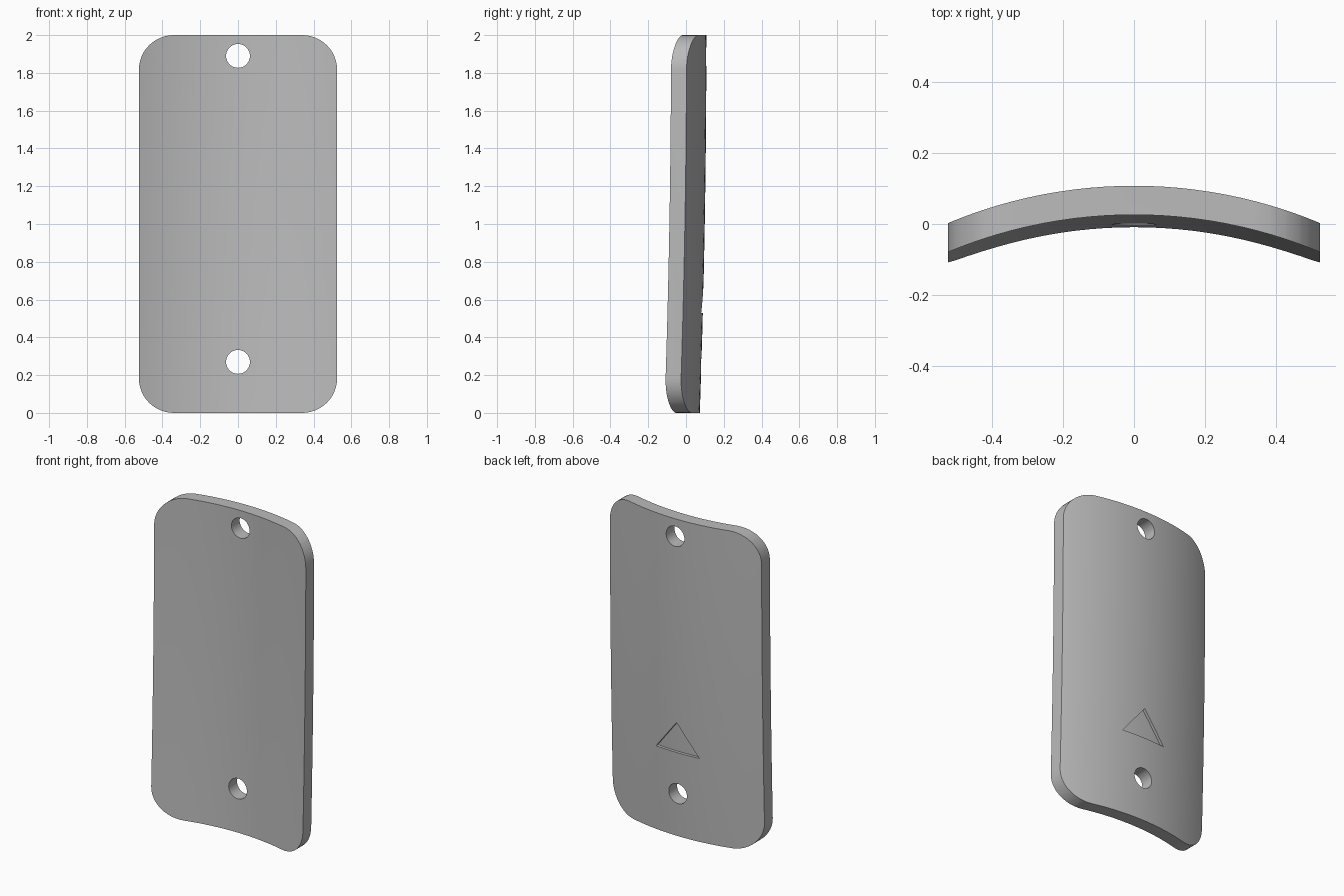
import bpy
import bmesh
import math
from mathutils import Vector

cube = bpy.data.objects.get("Cube")
if cube:
    bpy.data.objects.remove(cube, do_unlink=True)

HALF_W, HEIGHT, CORNER = 0.525, 2.0, 0.185
THICK, CREST, RADIUS = 0.082, 0.108, 1.365


def back_y(x, z):
    """Arc across the width, with the lower end sweeping gently forward."""
    arc = RADIUS - math.sqrt(RADIUS ** 2 - x * x)
    return CREST - arc - 0.035 * ((HEIGHT - z) / 2) ** 2


def make_object(name, bm):
    bmesh.ops.recalc_face_normals(bm, faces=bm.faces)
    mesh = bpy.data.meshes.new(name)
    bm.to_mesh(mesh)
    bm.free()
    obj = bpy.data.objects.new(name, mesh)
    bpy.context.collection.objects.link(obj)
    return obj


def curved_slab(name, offset, thickness):
    """Oversized bent sheet whose back surface is moved by offset in y."""
    bm = bmesh.new()
    bmesh.ops.create_grid(bm, x_segments=28, y_segments=20, size=1)
    for v in bm.verts:
        x, z = v.co.x * 0.6, 1 + v.co.y * 1.1
        v.co = Vector((x, back_y(x, z) + offset, z))
    extruded = bmesh.ops.extrude_face_region(bm, geom=bm.faces[:], use_keep_orig=True)
    for item in extruded["geom"]:
        if isinstance(item, bmesh.types.BMVert):
            item.co.y -= thickness
    return make_object(name, bm)


def prism(name, outline):
    """Extrude an x, z outline right through the plate along y."""
    bm = bmesh.new()
    face = bm.faces.new([bm.verts.new((x, -0.5, z)) for x, z in outline])
    extruded = bmesh.ops.extrude_face_region(bm, geom=[face], use_keep_orig=True)
    for item in extruded["geom"]:
        if isinstance(item, bmesh.types.BMVert):
            item.co.y = 0.5
    return make_object(name, bm)


def arc(cx, cz, radius, start, sweep, steps, closed=True):
    count = steps + 1 if closed else steps
    angles = [start + sweep * i / steps for i in range(count)]
    return [(cx + radius * math.cos(a), cz + radius * math.sin(a)) for a in angles]


def boolean(target, cutter, operation):
    cutter.hide_render = True
    mod = target.modifiers.new("cut", 'BOOLEAN')
    mod.operation, mod.solver, mod.object = operation, 'EXACT', cutter
    bpy.ops.object.select_all(action='DESELECT')
    bpy.context.view_layer.objects.active = target
    target.select_set(True)
    bpy.ops.object.modifier_apply(modifier=mod.name)
    bpy.data.objects.remove(cutter, do_unlink=True)


# Curved plate trimmed to a rounded rectangle
plate = curved_slab("curved_plate", 0, THICK)
cx = HALF_W - CORNER
centres = [(cx, HEIGHT - CORNER), (-cx, HEIGHT - CORNER), (-cx, CORNER), (cx, CORNER)]
outline = []
for i, (x, z) in enumerate(centres):
    outline += arc(x, z, CORNER, i * math.pi / 2, math.pi / 2, 12)
boolean(plate, prism("outline_cutter", outline), 'INTERSECT')

# Mounting holes
for z in (0.27, 1.89):
    hole = prism("hole_cutter", arc(0, z, 0.063, 0, math.tau, 40, closed=False))
    boolean(plate, hole, 'DIFFERENCE')

# Shallow triangular recess in the back, following the curve
recess = curved_slab("recess_cutter", 0.05, 0.068)
triangle = prism("triangle_cutter", [(-0.15, 0.53), (0.15, 0.53), (0, 0.72)])
boolean(recess, triangle, 'INTERSECT')
boolean(plate, recess, 'DIFFERENCE')

# Grey material
grey = bpy.data.materials.new("plain_grey")
grey.use_nodes = True
colour = (0.5, 0.5, 0.5, 1)
grey.diffuse_color = colour
grey.node_tree.nodes["Principled BSDF"].inputs["Base Color"].default_value = colour
plate.data.materials.clear()
plate.data.materials.append(grey)
for face in plate.data.polygons:
    face.material_index = 0

bpy.ops.object.select_all(action='DESELECT')
bpy.context.view_layer.objects.active = plate
plate.select_set(True)
bpy.ops.object.shade_smooth_by_angle(angle=math.radians(30))
